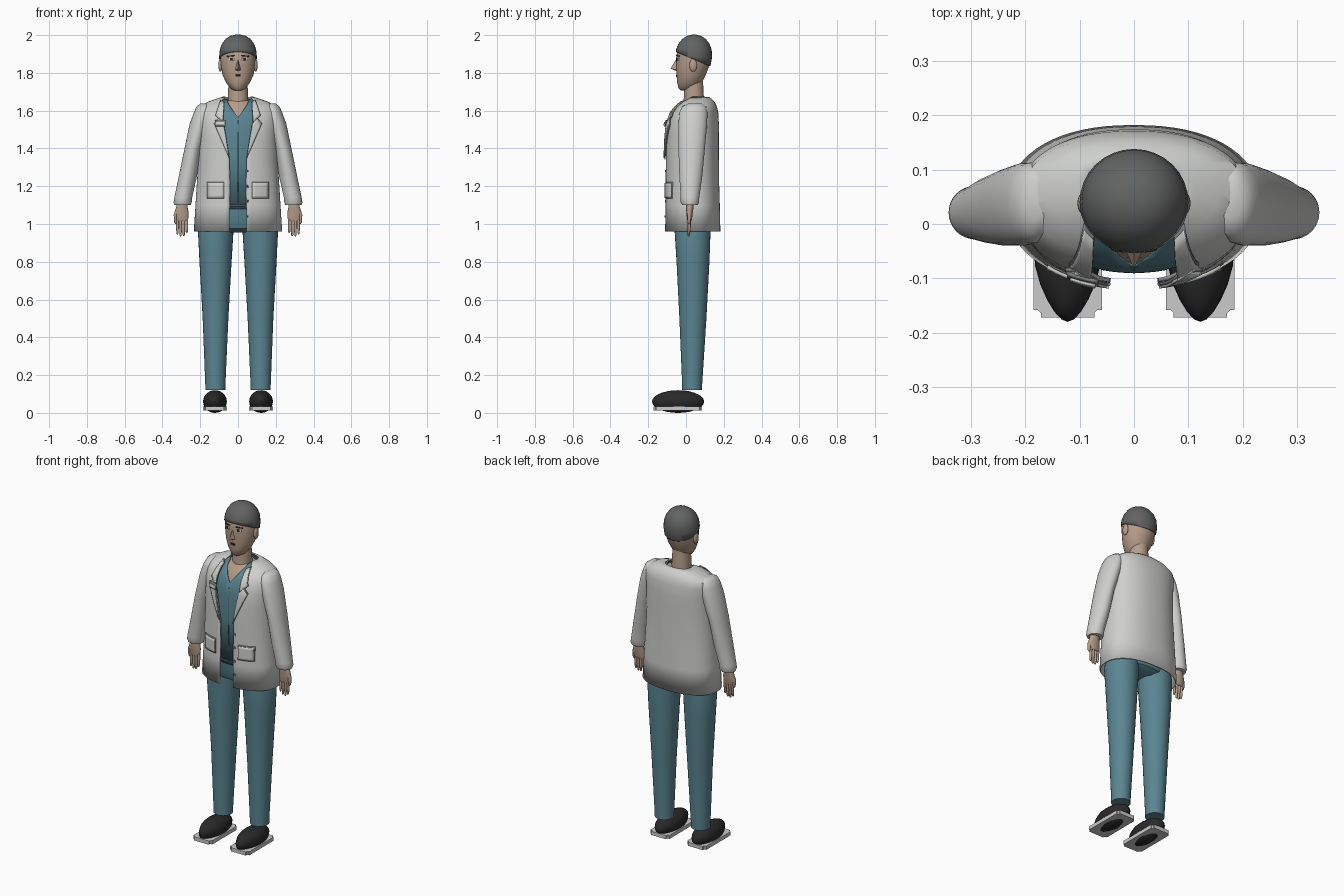
import bpy, bmesh, math
from mathutils import Vector

if "Cube" in bpy.data.objects:
    bpy.data.objects.remove(bpy.data.objects["Cube"])


def mat(name, r, g, b):
    m = bpy.data.materials.new(name)
    m.diffuse_color = (r, g, b, 1)
    m.use_nodes = True
    m.node_tree.nodes["Principled BSDF"].inputs["Base Color"].default_value = m.diffuse_color
    return m


SKIN = mat("skin", 0.47, 0.34, 0.26)
COAT = mat("coat_white", 0.62, 0.63, 0.61)
SEAM = mat("seam_grey", 0.22, 0.22, 0.22)
TEAL = mat("scrub_teal", 0.105, 0.235, 0.29)
BAND = mat("waist_teal", 0.05, 0.12, 0.15)
CAP = mat("cap_grey", 0.12, 0.125, 0.122)
BLACK = mat("shoe_black", 0.022, 0.022, 0.022)
SOLE = mat("sole_grey", 0.6, 0.6, 0.6)
EYE = mat("eye_white", 0.65, 0.62, 0.58)


def finish(name, bm, m, smooth=40, solid=0):
    bmesh.ops.remove_doubles(bm, verts=bm.verts, dist=1e-5)
    bmesh.ops.recalc_face_normals(bm, faces=bm.faces)
    me = bpy.data.meshes.new(name)
    bm.to_mesh(me)
    bm.free()
    me.materials.append(m)
    ob = bpy.data.objects.new(name, me)
    bpy.context.collection.objects.link(ob)
    if solid:
        mod = ob.modifiers.new("thickness", "SOLIDIFY")
        mod.thickness, mod.offset = solid, 0
    bpy.context.view_layer.objects.active = ob
    ob.select_set(True)
    bpy.ops.object.shade_smooth_by_angle(angle=math.radians(smooth))
    ob.select_set(False)
    return ob


# Rows are (z, centre x, half width, front y, back y, front gap half width)
def loft(rows, n=32, p=1.0, side=1, caps=True):
    bm = bmesh.new()
    rings = []
    for row in rows:
        z, cx, hw, yf, yb = row[:5]
        gap = row[5] if len(row) > 5 else 0
        a0 = math.asin(min(1, (gap / hw)) ** (1 / p))
        ring = []
        for i in range(n + 1):
            a = a0 + (2 * math.pi - 2 * a0) * i / n
            s, c = math.sin(a), math.cos(a)
            x = cx + hw * math.copysign(abs(s) ** p, s)
            y = (yf + yb) / 2 - (yb - yf) / 2 * math.copysign(abs(c) ** p, c)
            ring.append(bm.verts.new((side * x, y, z)))
        rings.append(ring)
    for a, b in zip(rings, rings[1:]):
        for i in range(n):
            bm.faces.new((a[i], a[i + 1], b[i + 1], b[i]))
    if caps:
        bm.faces.new(rings[0][:-1])
        bm.faces.new(rings[-1][:-1])
    return bm


def front_y(rows, x, z, p=1.0):
    for a, b in zip(rows, rows[1:]):
        if a[0] <= z <= b[0]:
            t = (z - a[0]) / (b[0] - a[0])
            hw, yf, yb = (a[k] + (b[k] - a[k]) * t for k in (2, 3, 4))
            u = min(1, abs(x) / hw) ** (2 / p)
            return (yf + yb) / 2 - (yb - yf) / 2 * (1 - u) ** (p / 2)
    return 0


# Plate that follows the front of a lofted body; corners are (x, z)
def patch(name, corners, rows, m, p=1.0, lift=0.006, solid=0.006, n=6):
    q = [Vector(c) for c in corners]
    bm = bmesh.new()
    g = []
    for i in range(n + 1):
        for j in range(n + 1):
            s, t = i / n, j / n
            c = q[0].lerp(q[1], s).lerp(q[3].lerp(q[2], s), t)
            g.append(bm.verts.new((c.x, front_y(rows, c.x, c.y, p) - lift, c.y)))
    for i in range(n):
        for j in range(n):
            k = i * (n + 1) + j
            bm.faces.new((g[k], g[k + 1], g[k + n + 2], g[k + n + 1]))
    return finish(name, bm, m, solid=solid)


def rect(x, z, w, h, tilt=0):
    return [(x - w, z - h - tilt), (x + w, z - h + tilt), (x + w, z + h + tilt), (x - w, z + h - tilt)]


# Head, neck and chest
head = [(1.708, 0, .022, -.03, .03), (1.718, 0, .04, -.04, .06), (1.75, 0, .064, -.047, .085),
        (1.79, 0, .082, -.05, .105), (1.84, 0, .091, -.052, .125), (1.88, 0, .094, -.052, .132),
        (1.92, 0, .090, -.046, .130), (1.95, 0, .079, -.034, .118), (1.975, 0, .060, -.013, .098),
        (1.99, 0, .037, .010, .075), (1.996, 0, .012, .034, .052)]
finish("head", loft(head), SKIN)
finish("neck", loft([(1.58, 0, .058, -.02, .1), (1.66, 0, .054, -.012, .095), (1.76, 0, .05, -.01, .09)]), SKIN)
chest = [(1.48, 0, .18, -.078, .14), (1.58, 0, .17, -.062, .14), (1.63, 0, .12, -.03, .13), (1.655, 0, .06, -.008, .11)]
finish("chest", loft(chest), SKIN)

# Cap, cut on a slope from the forehead down to the nape
bm = loft([(z + .004, cx, hw + .004, f - .004, b + .004) for z, cx, hw, f, b in head])
bmesh.ops.bisect_plane(bm, geom=bm.verts[:] + bm.edges[:] + bm.faces[:], plane_co=(0, .04, 1.872),
                       plane_no=(0, .42, 1), clear_inner=True)
finish("cap", bm, CAP, solid=.004)

# Nose
bm = bmesh.new()
v = [bm.verts.new(c) for c in [(0, -.05, 1.875), (-.017, -.046, 1.815), (.017, -.046, 1.815), (0, -.082, 1.823), (0, -.045, 1.808)]]
for f in ((0, 1, 3), (0, 3, 2), (1, 4, 3), (4, 2, 3), (0, 2, 4), (0, 4, 1)):
    bm.faces.new([v[i] for i in f])
finish("nose", bm, SKIN)

# Face details
patch("mouth", rect(0, 1.785, .013, .005), head, BLACK, lift=.002, solid=.004)
for s in (-1, 1):
    patch("eye", rect(s * .036, 1.872, .014, .006), head, EYE, lift=.001, solid=.004)
    patch("pupil", rect(s * .036, 1.872, .006, .006), head, BLACK, lift=.003, solid=.004)
    patch("eyebrow", rect(s * .038, 1.89, .018, .003, -s * .002), head, BLACK, lift=.002, solid=.004)


def ball(name, centre, size, m, taper=0):
    bm = bmesh.new()
    bmesh.ops.create_uvsphere(bm, u_segments=24, v_segments=14, radius=1)
    for q in bm.verts:
        k = 1 - taper * max(0, -q.co.y) ** 2
        q.co = Vector((centre[0] + q.co.x * size[0] * k, centre[1] + q.co.y * size[1], centre[2] + q.co.z * size[2]))
    return finish(name, bm, m)


# Scrub top with an open V neck
scrub = [(1.08, 0, .195, -.085, .145, 0), (1.35, 0, .185, -.088, .145, 0), (1.5, 0, .185, -.088, .145, 0),
         (1.565, 0, .18, -.078, .145, 0), (1.6, 0, .165, -.062, .142, .026), (1.635, 0, .13, -.035, .135, .05),
         (1.66, 0, .075, -.006, .115, .06)]
finish("scrub_top", loft(scrub, 48, caps=False), TEAL, solid=.004)
patch("waist_seam", rect(0, 1.098, .06, .006), scrub, BAND, lift=.003, solid=.004)
patch("chest_seam", rect(0, 1.33, .0015, .22), scrub, BAND, lift=.002, solid=.002)

# Trousers
finish("hips", loft([(.955, 0, .08, -.02, .1), (.975, 0, .185, -.06, .13), (1.02, 0, .195, -.078, .14), (1.12, 0, .19, -.08, .14)]), TEAL)
leg = [(.12, .12, .053, -.02, .085), (.14, .12, .053, -.02, .085), (.5, .119, .068, -.035, .108),
       (.8, .119, .085, -.05, .124), (.96, .118, .094, -.06, .13), (1.04, .11, .085, -.06, .13)]

# Open coat
P = .88
coat = [(.96, 0, .23, -.108, .178, .045), (1.1, 0, .221, -.106, .175, .044), (1.2, 0, .215, -.105, .172, .043),
        (1.35, 0, .205, -.105, .17, .045), (1.45, 0, .204, -.104, .17, .063), (1.53, 0, .206, -.098, .17, .08),
        (1.59, 0, .208, -.076, .167, .088), (1.62, 0, .2, -.052, .16, .09), (1.645, 0, .155, -.024, .148, .088),
        (1.66, 0, .11, -.002, .132, .08), (1.67, 0, .08, .012, .118, .068)]
finish("coat", loft(coat, 64, P, caps=False), COAT, solid=.008)

sleeve = [(1.637, .178, .022, .01, .085), (1.622, .18, .04, -.02, .105), (1.59, .187, .047, -.035, .113),
          (1.53, .203, .053, -.04, .112), (1.4, .238, .045, -.04, .1), (1.25, .266, .048, -.035, .086),
          (1.14, .29, .047, -.028, .07), (1.115, .293, .048, -.028, .07), (1.1, .293, .043, -.02, .062)]
palm = [(1.12, .294, .028, .0, .042), (1.09, .297, .03, .0, .04), (1.06, .299, .038, .002, .036),
        (1.03, .297, .034, .005, .032), (1.015, .296, .03, .008, .028)]
for s in (-1, 1):
    side = "left" if s > 0 else "right"
    finish(side + "_leg", loft(leg, side=s), TEAL)
    finish(side + "_sleeve", loft(sleeve, side=s), COAT)
    finish(side + "_palm", loft(palm, 20, side=s), SKIN)
    # Fingers and thumb
    for i, low in enumerate((.952, .936, .934, .945)):
        x = .271 + i * .0165
        f = [(1.03, x, .008, .009, .027), (.98, x, .0075, .009, .025), (low + .006, x, .006, .009, .021), (low, x, .002, .012, .017)]
        finish(side + "_finger", loft(f, 10, side=s), SKIN)
    t = [(1.085, .316, .009, .008, .028), (1.05, .331, .01, .007, .027), (1.01, .331, .008, .008, .025), (1.0, .329, .003, .012, .02)]
    finish(side + "_thumb", loft(t, 10, side=s), SKIN)
    ball(side + "_ear", (s * .093, .038, 1.84), (.011, .02, .034), SKIN)
    # Shoe on a flat sole plate
    ball(side + "_shoe", (s * .122, -.042, .06), (.063, .138, .06), BLACK, .3)
    bm = bmesh.new()
    bmesh.ops.create_cube(bm, size=1)
    for q in bm.verts:
        q.co = Vector((s * .122 + q.co.x * .126, -.043 + q.co.y * .258, .024 + q.co.z * .022))
    bmesh.ops.bevel(bm, geom=[e for e in bm.edges if abs(e.verts[0].co.z - e.verts[1].co.z) > .01],
                    offset=.014, segments=3, affect="EDGES")
    finish(side + "_sole", bm, SOLE)
    # Lapels with a darker edge plate underneath
    lapel = [(s * .046, 1.35), (s * .124, 1.53), (s * .098, 1.56), (s * .076, 1.53)]
    collar = [(s * .08, 1.535), (s * .118, 1.575), (s * .092, 1.652), (s * .074, 1.645)]
    for part, c in (("lapel", lapel), ("collar", collar)):
        patch(part, c, coat, COAT, P, .013, .006)
        mid = sum((Vector(q) for q in c), Vector((0, 0))) / 4
        patch(part + "_edge", [mid + (Vector(q) - mid) * 1.06 for q in c], coat, SEAM, P, .008, .006)
    # Pocket with a dark seam around it
    patch("pocket_seam", rect(s * .118, 1.178, .045, .044), coat, SEAM, P, .004, .006)
    patch("pocket", rect(s * .118, 1.177, .041, .039), coat, COAT, P, .01, .008)

# Name badge and buttons
patch("badge", rect(-.094, 1.533, .028, .016), coat, SEAM, P, .018, .006)
patch("badge_card", rect(-.094, 1.531, .023, .009), coat, COAT, P, .023, .006)
for z in (1.04, 1.12, 1.2, 1.28):
    patch("button", rect(.054, z, .005, .006), coat, SEAM, P, .006, .005)
